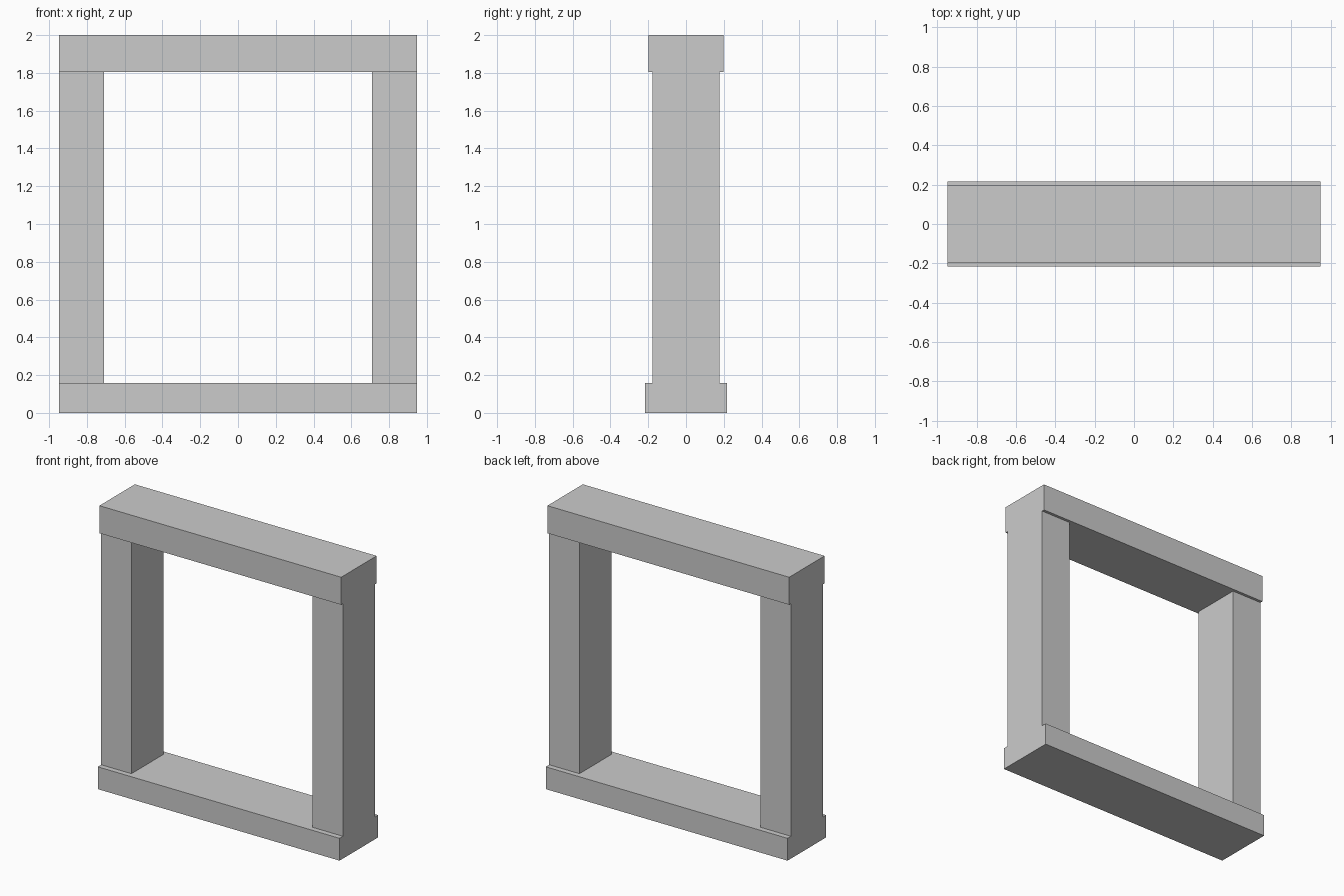
import bpy

if "Cube" in bpy.data.objects:
    bpy.data.objects.remove(bpy.data.objects["Cube"])


def box(name, x0, x1, half_depth, z0, z1):
    """Axis-aligned block, centred on y = 0."""
    bpy.ops.mesh.primitive_cube_add(size=1, location=((x0 + x1) / 2, 0, (z0 + z1) / 2))
    ob = bpy.context.object
    ob.name = name
    ob.scale = (x1 - x0, 2 * half_depth, z1 - z0)
    bpy.ops.object.transform_apply(location=False, rotation=False, scale=True)
    return ob


HALF_W, INNER = 0.947, 0.71
SILL_TOP, LINTEL_BOTTOM = 0.158, 1.805

# Widest block at the bottom, slightly narrower block on top
box("sill", -HALF_W, HALF_W, 0.216, 0, SILL_TOP)
box("lintel", -HALF_W, HALF_W, 0.198, LINTEL_BOTTOM, 2.0)

# Side posts, flush with the ends of the sill and lintel
box("left_post", -HALF_W, -INNER, 0.178, SILL_TOP, LINTEL_BOTTOM)
box("right_post", INNER, HALF_W, 0.178, SILL_TOP, LINTEL_BOTTOM)
